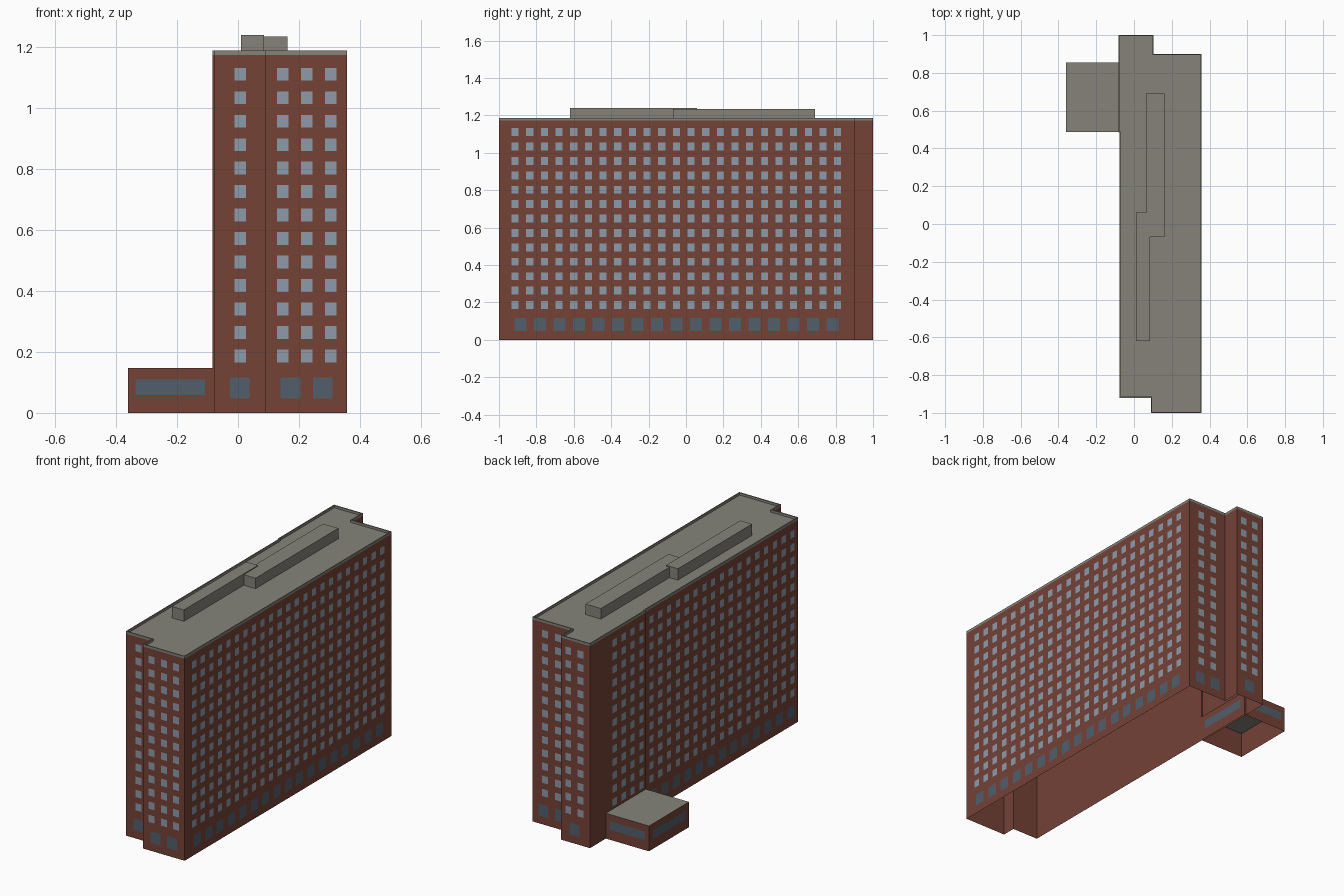
import bpy
import bmesh
from mathutils import Vector

cube = bpy.data.objects.get("Cube")
if cube:
    bpy.data.objects.remove(cube)


def material(name, color):
    m = bpy.data.materials.new(name)
    m.use_nodes = True
    m.diffuse_color = (*color, 1)
    m.node_tree.nodes["Principled BSDF"].inputs["Base Color"].default_value = (*color, 1)
    return m


brick = material("red brown brick", (0.175, 0.054, 0.037))
concrete = material("grey concrete", (0.233, 0.226, 0.195))
glass = material("pale blue glass", (0.275, 0.325, 0.4))
dark_glass = material("dark blue glass", (0.085, 0.112, 0.15))


def finish(name, bm, mats):
    mesh = bpy.data.meshes.new(name)
    bm.to_mesh(mesh)
    bm.free()
    for m in mats:
        mesh.materials.append(m)
    obj = bpy.data.objects.new(name, mesh)
    bpy.context.collection.objects.link(obj)
    return obj


def inset(outline, d):
    """Offset a counter-clockwise right-angled outline inward."""
    pts = [Vector(p) for p in outline]
    result = []
    for i, p in enumerate(pts):
        a = (p - pts[i - 1]).normalized()
        b = (pts[(i + 1) % len(pts)] - p).normalized()
        result.append(p + d * Vector((-a.y - b.y, a.x + b.x)))
    return result


def shell(name, outline, rings, mats, brick_below):
    """Stack rings of (inset, height), bridge them and cap the last one."""
    bm = bmesh.new()
    loops = [[bm.verts.new((p.x, p.y, z)) for p in inset(outline, d)] for d, z in rings]
    for low, high in zip(loops, loops[1:]):
        for i in range(len(low)):
            j = (i + 1) % len(low)
            bm.faces.new((low[i], low[j], high[j], high[i]))
    bm.faces.new(loops[-1])
    bm.normal_update()
    for f in bm.faces:
        wall = abs(f.normal.z) < 0.5 and f.calc_center_median().z < brick_below
        f.material_index = 0 if wall else len(mats) - 1
    return finish(name, bm, mats)


def box(name, x0, x1, y0, y1, z0, z1, mats):
    outline = [(x0, y0), (x1, y0), (x1, y1), (x0, y1)]
    return shell(name, outline, [(0, z0), (0, z1)], mats, z1)


def spread(first, last, count):
    return [first + (last - first) * i / (count - 1) for i in range(count)]


def windows(name, facing, plane, across, heights, width, height, mat):
    """Grid of thin panes on a wall; facing is '+x', '-x', '+y' or '-y'."""
    sign = 1 if facing[0] == "+" else -1
    out = plane + sign * 0.002
    flip = sign if facing[1] == "x" else -sign
    bm = bmesh.new()
    for u in across:
        for z in heights:
            corners = []
            for su, sz in ((-1, -1), (1, -1), (1, 1), (-1, 1)):
                t, h = u + flip * su * width / 2, z + sz * height / 2
                corners.append(bm.verts.new((out, t, h) if facing[1] == "x" else (t, out, h)))
            bm.faces.new(corners)
    finish(name, bm, [mat])


# Main tower with a raised roof rim
XR, XL, XE = 0.357, -0.077, -0.083
EAVE, TOP = 1.173, 1.187
tower = [(0.09, -1), (XR, -1), (XR, 0.9), (0.103, 0.9), (0.103, 1),
         (XE, 1), (XE, 0.485), (XL, 0.485), (XL, -0.92), (0.09, -0.92)]
shell("tower", tower, [(0, 0), (0, EAVE), (0, TOP), (0.006, TOP), (0.006, EAVE)],
      [brick, concrete], EAVE)

# Rooftop plant rooms
box("front_plant_room", 0.01, 0.086, -0.62, 0.06, EAVE, 1.239, [concrete])
box("rear_plant_room", 0.064, 0.162, -0.07, 0.69, EAVE, 1.234, [concrete])

# Low side annex with strip windows on every wall
AX0, AX1, AY0, AY1 = -0.36, -0.074, 0.487, 0.854
box("annex", AX0, AX1, AY0, AY1, 0, 0.147, [brick, concrete])
for label, facing, plane, mid, width in (
        ("front", "-y", AY0, -0.222, 0.228), ("back", "+y", AY1, -0.222, 0.228),
        ("outer", "-x", AX0, 0.67, 0.3), ("inner", "+x", AX1, 0.67, 0.3)):
    windows(f"annex_{label}_strip", facing, plane, [mid], [0.084], width, 0.05, dark_glass)

# Upper floor windows
floors = spread(0.186, 1.11, 13)
for label, facing, plane, across in (
        ("right_side", "+x", XR, spread(-0.914, 0.811, 23)),
        ("left_side", "-x", XL, spread(-0.865, 0.43, 17)),
        ("left_end", "-x", XE, spread(0.53, 0.775, 4)),
        ("front_wide", "-y", -1, spread(0.146, 0.304, 3)),
        ("front_narrow", "-y", -0.92, [0.007]),
        ("back_wide", "+y", 0.9, [0.19, 0.275]),
        ("back_narrow", "+y", 1, [-0.023, 0.055])):
    windows(label + "_windows", facing, plane, across, floors, 0.038, 0.042, glass)

# Larger ground floor windows
for label, facing, plane, across in (
        ("right_side", "+x", XR, spread(-0.885, 0.784, 17)),
        ("left_side", "-x", XL, spread(-0.85, 0.41, 13)),
        ("front_wide", "-y", -1, [0.172, 0.277]),
        ("front_narrow", "-y", -0.92, [0.006]),
        ("back_wide", "+y", 0.9, [0.178, 0.283]),
        ("back_narrow", "+y", 1, [0.014])):
    windows(label + "_ground_windows", facing, plane, across, [0.081], 0.064, 0.069, dark_glass)
